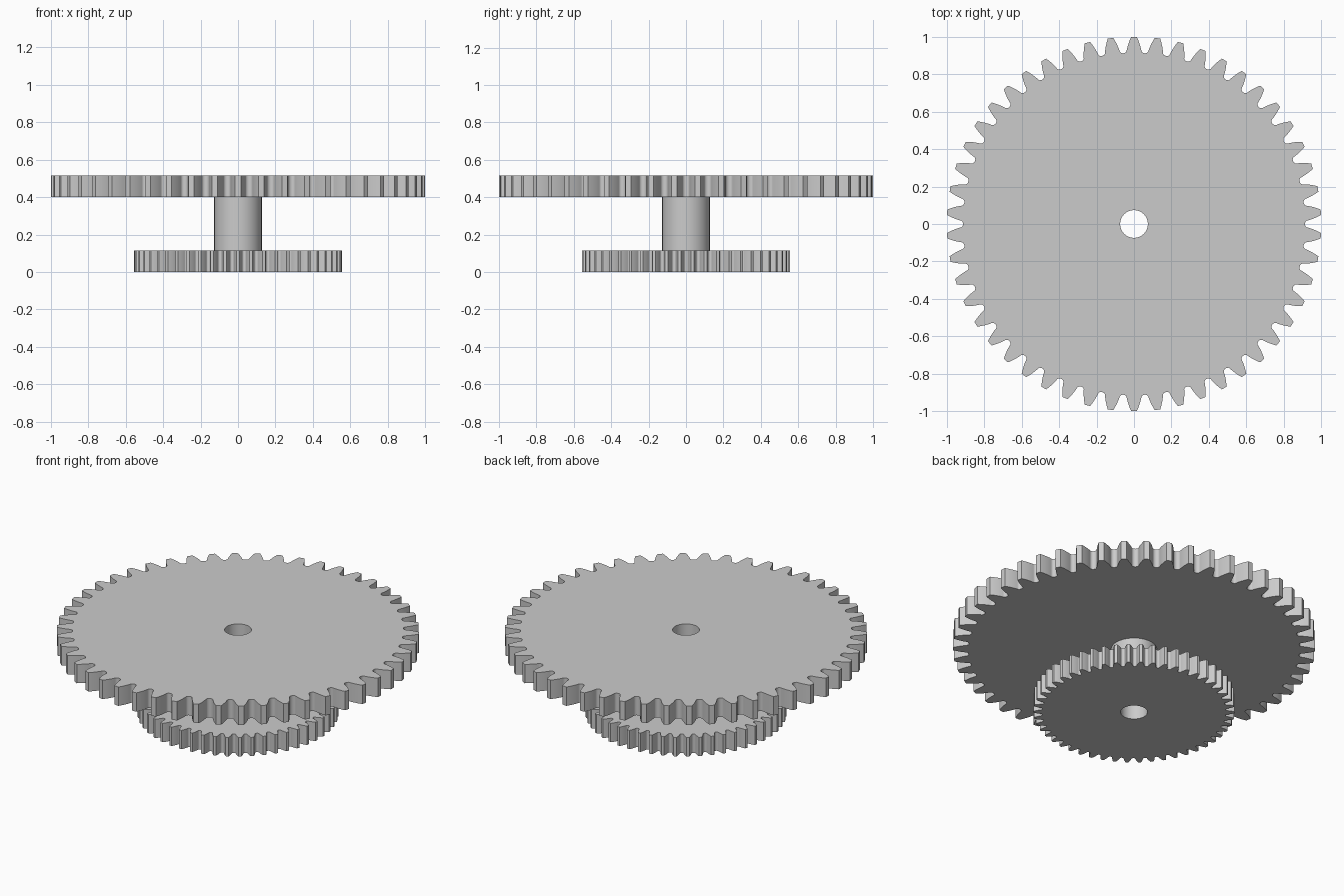
import bpy, bmesh, math

cube = bpy.data.objects.get("Cube")
if cube:
    bpy.data.objects.remove(cube, do_unlink=True)

TEETH = 50
BORE = 0.074

grey = bpy.data.materials.new("plain grey")
grey.use_nodes = True
colour = (0.6, 0.6, 0.6, 1)
grey.diffuse_color = colour
grey.node_tree.nodes["Principled BSDF"].inputs["Base Color"].default_value = colour


def circle(radius, count=64):
    return [(radius * math.cos(math.tau * i / count),
             radius * math.sin(math.tau * i / count)) for i in range(count)]


def gear_outline(tip):
    """Involute teeth with rounded roots, one tooth centred on +y."""
    module = 2 * tip / (TEETH + 2)
    pitch = module * TEETH / 2
    root = pitch - 1.25 * module
    base = pitch * math.cos(math.radians(20))
    inv = lambda a: math.tan(a) - a
    half = lambda r: (math.pi / (2 * TEETH) + inv(math.radians(20))
                      - inv(math.acos(min(1, base / r))))
    # one flank from the gap centre to the tip: rounded root, then involute
    start = root + 0.4 * module
    gap = math.pi / TEETH
    flank = []
    for i in range(4):
        a = math.pi / 2 * i / 4
        flank.append((start - (start - root) * math.cos(a),
                      gap - (gap - half(start)) * math.sin(a)))
    for i in range(7):
        r = start + (tip - start) * i / 6
        flank.append((r, half(r)))
    tooth = [(r, -a) for r, a in flank] + [(r, a) for r, a in reversed(flank[1:])]
    points = []
    for t in range(TEETH):
        centre = math.pi / 2 + math.tau * t / TEETH
        points += [(r * math.cos(centre + a), r * math.sin(centre + a)) for r, a in tooth]
    return points


def bored_part(name, outline, bottom, top, caps=True):
    """Extrude an outline with a round bore through its middle."""
    bm = bmesh.new()
    edges = []
    for loop in (outline, circle(BORE)):
        verts = [bm.verts.new((x, y, bottom)) for x, y in loop]
        edges += [bm.edges.new((verts[i - 1], verts[i])) for i in range(len(verts))]
    bmesh.ops.triangle_fill(bm, edges=edges, use_beauty=True, use_dissolve=False)
    grown = bmesh.ops.extrude_face_region(bm, geom=bm.faces[:], use_keep_orig=True)
    moved = [g for g in grown["geom"] if isinstance(g, bmesh.types.BMVert)]
    bmesh.ops.translate(bm, verts=moved, vec=(0, 0, top - bottom))
    bmesh.ops.recalc_face_normals(bm, faces=bm.faces[:])
    if not caps:
        flat = [f for f in bm.faces if abs(f.normal.z) > 0.5]
        bmesh.ops.delete(bm, geom=flat, context='FACES')
    mesh = bpy.data.meshes.new(name)
    bm.to_mesh(mesh)
    bm.free()
    mesh.materials.append(grey)
    part = bpy.data.objects.new(name, mesh)
    bpy.context.collection.objects.link(part)
    bpy.ops.object.select_all(action='DESELECT')
    part.select_set(True)
    bpy.context.view_layer.objects.active = part
    bpy.ops.object.shade_smooth_by_angle(angle=math.radians(30))
    return part


# Two toothed wheels joined by a hollow hub
bored_part("small_gear", gear_outline(0.555), 0, 0.115)
bored_part("hub", circle(0.127), 0.115, 0.4, caps=False)
bored_part("large_gear", gear_outline(1), 0.4, 0.515)
